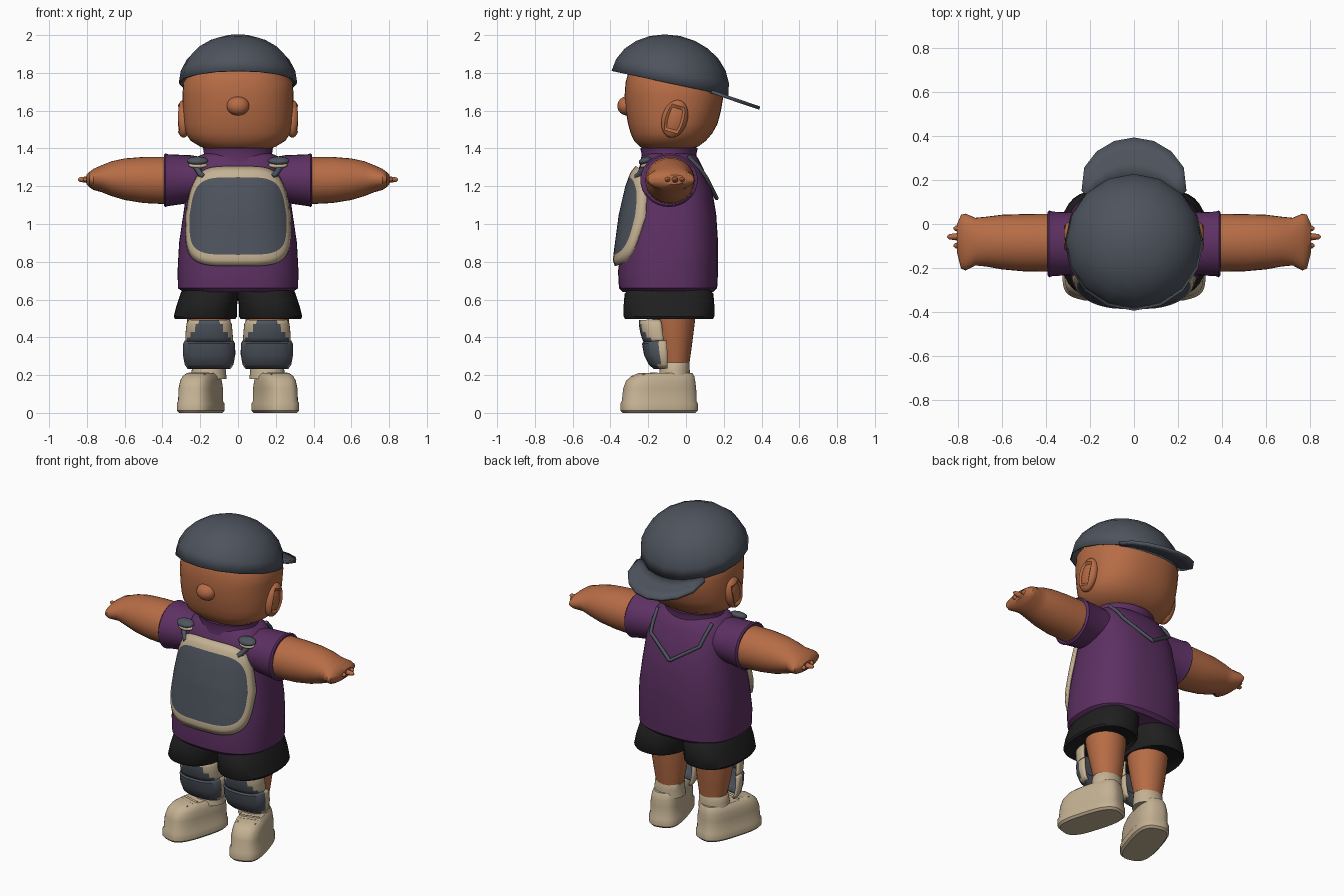
import bpy, bmesh, math
from mathutils import Matrix, Vector

if "Cube" in bpy.data.objects:
    bpy.data.objects.remove(bpy.data.objects["Cube"])


def material(name, r, g, b):
    m = bpy.data.materials.new(name)
    m.use_nodes = True
    m.diffuse_color = (r, g, b, 1)
    bsdf = m.node_tree.nodes["Principled BSDF"]
    bsdf.inputs["Base Color"].default_value = (r, g, b, 1)
    bsdf.inputs["Roughness"].default_value = 0.8
    return m


skin = material("skin brown", .47, .15, .06)
purple = material("shirt purple", .11, .03, .125)
slate = material("slate grey", .075, .087, .11)
beige = material("beige", .55, .44, .29)
black = material("shorts black", .014, .014, .014)


def finish(name, bm, mats, mirror=False, thick=0, angle=40):
    """Turn a bmesh into a smooth-shaded object, optionally thickened and mirrored."""
    bmesh.ops.recalc_face_normals(bm, faces=bm.faces)
    mesh = bpy.data.meshes.new(name)
    bm.to_mesh(mesh)
    bm.free()
    ob = bpy.data.objects.new(name, mesh)
    bpy.context.collection.objects.link(ob)
    for m in mats:
        mesh.materials.append(m)
    bpy.ops.object.select_all(action='DESELECT')
    ob.select_set(True)
    bpy.context.view_layer.objects.active = ob
    bpy.ops.object.shade_smooth_by_angle(angle=math.radians(angle))
    if thick:
        mod = ob.modifiers.new("thickness", 'SOLIDIFY')
        mod.thickness, mod.offset = thick, 0
    if mirror:
        ob.modifiers.new("mirror", 'MIRROR').use_mirror_merge = False
    return ob


def oval(t, power=2):
    """Point on a unit rounded square; a power of two is a circle."""
    c, s = math.cos(t), math.sin(t)
    return (math.copysign(abs(c) ** (2 / power), c),
            math.copysign(abs(s) ** (2 / power), s))


def bridge(bm, rows, closed):
    n = len(rows[0])
    return [bm.faces.new((a[i], a[(i + 1) % n], b[(i + 1) % n], b[i]))
            for a, b in zip(rows, rows[1:]) for i in range(n if closed else n - 1)]


def loft(name, rings, mat, power=2, n=32, axis='z', mirror=False, place=None):
    """Rings are (position, centre a, centre b, radius a, radius b) along the axis."""
    bm = bmesh.new()
    rows = []
    for p, ca, cb, ra, rb in rings:
        row = []
        for i in range(n):
            u, v = oval(math.tau * i / n, power)
            a, b = ca + ra * u, cb + rb * v
            row.append(bm.verts.new((a, b, p) if axis == 'z' else (p, a, b)))
        rows.append(row)
    bridge(bm, rows, True)
    bm.faces.new(rows[0])
    bm.faces.new(rows[-1])
    if place:
        bm.transform(place)
    return finish(name, bm, [mat], mirror)


def ball(name, loc, size, mat, tilt=0, mirror=False, dent=0):
    bm = bmesh.new()
    bmesh.ops.create_uvsphere(bm, u_segments=24, v_segments=16, radius=1)
    for v in bm.verts:
        if dent and v.co.x > 0 and math.hypot(v.co.y, v.co.z) < .7:
            v.co.x -= dent
    bm.transform(Matrix.Translation(loc) @ Matrix.Rotation(tilt, 4, 'X')
                 @ Matrix.Diagonal((*size, 1)))
    return finish(name, bm, [mat], mirror)


def cord(name, points, radius, mat, mirror=False):
    curve = bpy.data.curves.new(name, 'CURVE')
    curve.dimensions = '3D'
    curve.bevel_depth, curve.bevel_resolution, curve.use_fill_caps = radius, 1, True
    spline = curve.splines.new('POLY')
    spline.points.add(len(points) - 1)
    for p, co in zip(spline.points, points):
        p.co = (*co, 1)
    ob = bpy.data.objects.new(name, curve)
    curve.materials.append(mat)
    bpy.context.collection.objects.link(ob)
    if mirror:
        ob.modifiers.new("mirror", 'MIRROR')


# Head, nose and ears
loft("head", [(1.39, 0, -.1, .15, .11), (1.41, 0, -.09, .2, .155),
              (1.44, 0, -.085, .25, .19), (1.48, 0, -.077, .277, .216),
              (1.53, 0, -.07, .288, .237), (1.6, 0, -.067, .292, .252),
              (1.68, 0, -.063, .294, .262), (1.75, 0, -.07, .29, .25),
              (1.82, 0, -.09, .24, .21), (1.9, 0, -.1, .13, .12)], skin, 2.3, 40)
ball("nose", (0, -.315, 1.625), (.06, .048, .05), skin)
ball("ears", (.288, -.06, 1.557), (.042, .068, .102), skin, -.28, True, .35)

# Backward cap: faceted dome and brim
bm = bmesh.new()
bmesh.ops.create_uvsphere(bm, u_segments=16, v_segments=12, radius=1)
bmesh.ops.delete(bm, geom=[v for v in bm.verts if v.co.z < -.01], context='VERTS')
bm.transform(Matrix.Translation((0, -.085, 1.745)) @ Matrix.Rotation(-.21, 4, 'X')
             @ Matrix.Diagonal((.31, .312, .252, 1)))
finish("cap_dome", bm, [slate], thick=.008)

bm = bmesh.new()
rows = []
for k in range(4):
    row = []
    for i in range(9):
        t = i / 8
        a = math.radians(45 + 90 * t)
        r = .305 + (.031 + .139 * math.sin(math.pi * t) ** .7) * k / 3
        y = -.085 + r * math.sin(a)
        row.append(bm.verts.new((r * math.cos(a), y, 1.702 - .34 * (y - .13))))
    rows.append(row)
bridge(bm, rows, False)
finish("cap_brim", bm, [slate], thick=.018)

# Shirt
TORSO = [(.64, 0, -.095, .29, .24), (.66, 0, -.095, .318, .26),
         (.75, 0, -.095, .32, .265), (.9, 0, -.085, .312, .255),
         (1.05, 0, -.08, .29, .24), (1.2, 0, -.075, .268, .21),
         (1.3, 0, -.08, .25, .168), (1.355, 0, -.085, .22, .145),
         (1.375, 0, -.09, .17, .12)]
loft("shirt_body", TORSO, purple, 2.6, 48)
loft("shirt_collar", [(1.33, 0, -.09, .2, .15), (1.37, 0, -.09, .18, .145),
                      (1.4, 0, -.09, .185, .152), (1.408, 0, -.09, .17, .14)], purple)
loft("sleeves", [(.16, -.09, 1.24, .13, .11), (.25, -.09, 1.238, .142, .126),
                 (.37, -.09, 1.232, .146, .137), (.385, -.09, 1.232, .152, .142),
                 (.393, -.09, 1.232, .142, .134)], purple, axis='x', mirror=True)

# Arms, hands and fingers
loft("arms", [(.36, -.085, 1.23, .132, .126), (.5, -.085, 1.233, .13, .122),
              (.6, -.082, 1.237, .124, .11), (.67, -.08, 1.24, .113, .092),
              (.72, -.08, 1.24, .108, .072), (.765, -.082, 1.236, .129, .056),
              (.785, -.08, 1.235, .122, .042), (.803, -.065, 1.235, .065, .025)],
     skin, axis='x', mirror=True)
for name, y, tip in (("first", -.098, .82), ("middle", -.058, .848), ("last", -.02, .82)):
    loft(name + "_fingers", [(.78, y, 1.235, .02, .02), (tip - .01, y, 1.235, .012, .012),
                             (tip, y, 1.235, .004, .004)], skin, n=8, axis='x', mirror=True)


def torso_front(x, z):
    """Depth of the shirt's front surface."""
    for a, b in zip(TORSO, TORSO[1:]):
        if a[0] <= z <= b[0]:
            f = (z - a[0]) / (b[0] - a[0])
            cy, rx, ry = (a[i] + f * (b[i] - a[i]) for i in (2, 3, 4))
            return cy - ry * max(0, 1 - abs(x / rx) ** 2.6) ** (1 / 2.6)


# Chest panel with a beige border that follows the shirt
bm = bmesh.new()
rows = []
for ru, rv in ((.02, .02), (.25, .2), (.5, .4), (.75, .6), (.92, .785), (.96, .88), (1, 1)):
    row = []
    for i in range(64):
        u, v = oval(math.tau * i / 64, 4.5)
        x, z = u * ru * (.272 - .045 * max(v * rv, 0)), 1.04 + .26 * v * rv
        puff = .012 if ru == 1 else .026
        row.append(bm.verts.new((x, torso_front(x, z) - puff, z)))
    rows.append(row)
faces = bridge(bm, rows, True)
bm.faces.new(rows[0])
for f in faces[-128:]:
    f.material_index = 1
finish("chest_panel", bm, [slate, beige], thick=.02)

# Shoulder straps
ball("strap_flaps", (.215, -.215, 1.335), (.056, .036, .02), slate, .3, True)
ball("strap_pads", (.212, -.213, 1.312), (.05, .03, .016), beige, .3, True)
cord("strap_buckles", [(.225, -.22, 1.305), (.2, -.245, 1.265), (.18, -.262, 1.25)],
     .015, slate, True)
cord("back_straps", [(.19, .01, 1.36), (.18, .07, 1.3), (.17, .108, 1.245),
                     (0, .163, 1.135)], .011, slate, True)

# Shorts, legs and socks
loft("shorts", [(.68, .14, -.09, .14, .2), (.63, .15, -.09, .155, .235),
                (.57, .165, -.09, .16, .24), (.51, .173, -.09, .167, .24),
                (.497, .173, -.09, .16, .232), (.515, .17, -.09, .14, .2)],
     black, 2.4, mirror=True)
loft("legs", [(.57, .155, -.065, .12, .12), (.48, .155, -.065, .115, .112),
              (.36, .152, -.06, .1, .092), (.24, .15, -.055, .08, .07)], skin, mirror=True)
loft("socks", [(.18, .155, -.06, .095, .085), (.225, .155, -.06, .09, .08),
               (.262, .152, -.058, .088, .076), (.27, .152, -.056, .08, .07)],
     beige, mirror=True)


def pad(name, rings, is_beige):
    """Curved plate in front of a leg; rings are (z, centre y, radius x, radius y)."""
    bm = bmesh.new()
    rows = []
    for z, cy, rx, ry in rings:
        ring = [oval(-math.pi * (i / 24 * 1.1 - .05), 2.5) for i in range(25)]
        rows.append([bm.verts.new((.153 + rx * u, cy + ry * v, z)) for u, v in ring])
    for f in bridge(bm, rows, False):
        c = f.calc_center_median()
        f.material_index = int(is_beige(abs(c.x - .153), c.y, c.z))
    finish(name, bm, [slate, beige], True, .016)


# Knee and shin guards
pad("knee_guards", [(.49, -.155, .1, .085), (.47, -.15, .112, .092), (.43, -.145, .116, .09),
                    (.4, -.14, .118, .087), (.37, -.135, .118, .08)],
    lambda dx, y, z: dx > .045 + (.49 - z) * .6)
pad("shin_guards", [(.378, -.125, .122, .09), (.365, -.125, .13, .1), (.31, -.12, .131, .095),
                    (.26, -.115, .122, .075), (.238, -.11, .108, .055)],
    lambda dx, y, z: y > -.14)

# Shoes turned outward, with a lipped sole
place = Matrix.Translation((.198, -.142, 0)) @ Matrix.Rotation(.29, 4, 'Z')
loft("shoes", [(0, 0, 0, .09, .195), (.012, 0, 0, .102, .206), (.05, 0, 0, .102, .206),
               (.062, 0, 0, .095, .2), (.13, 0, .003, .094, .195), (.17, 0, .008, .088, .185),
               (.195, 0, .02, .08, .168), (.21, 0, .035, .066, .145)],
     beige, 3, 40, mirror=True, place=place)
for k in range(3):
    y = -.1 + .035 * k
    ends = [place @ Vector((x, y, .2 + .004 * k)) for x in (-.055, 0, .055)]
    cord("shoe_laces_%d" % (k + 1), ends, .008, beige, True)
